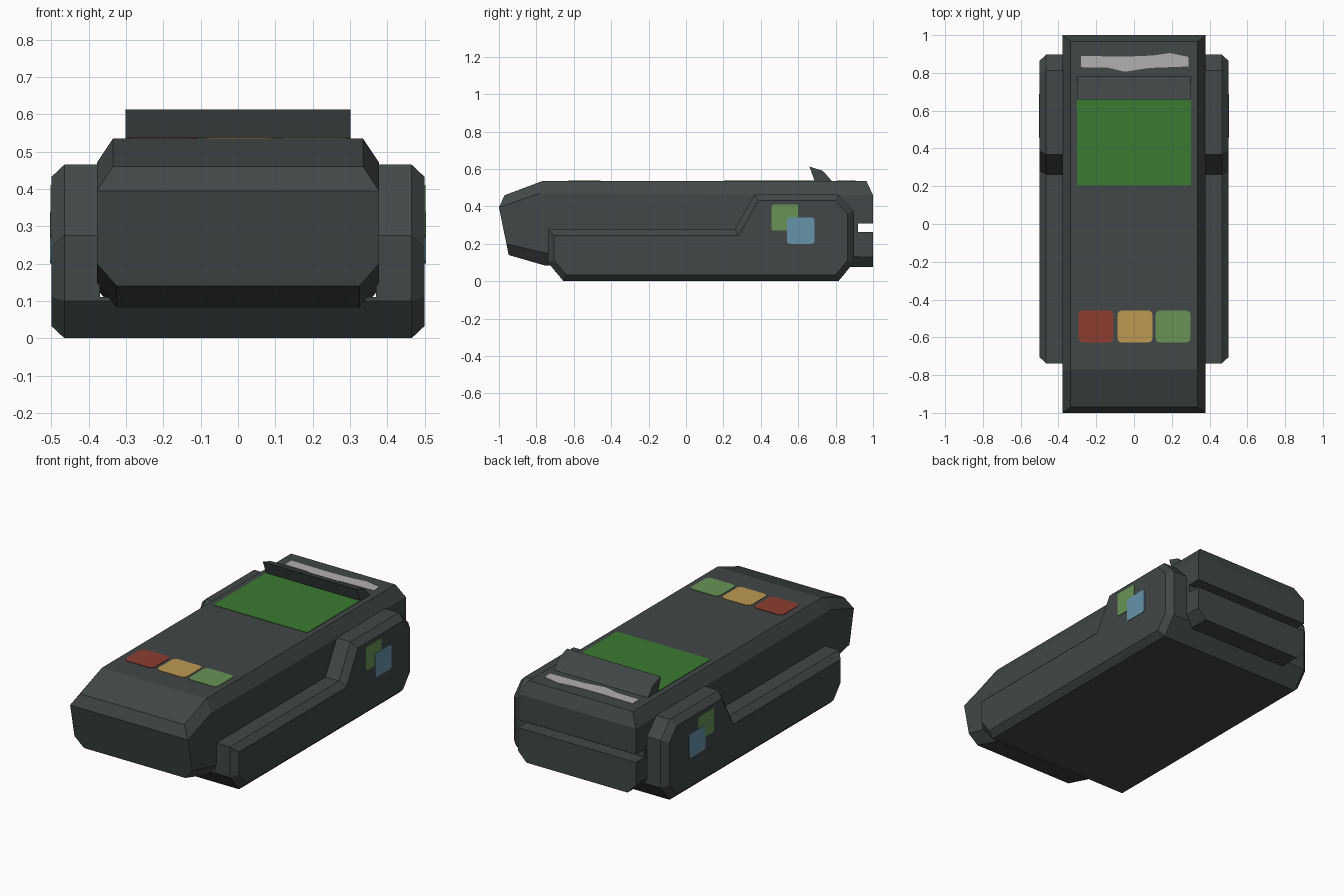
import bpy, bmesh, math

if "Cube" in bpy.data.objects:
    bpy.data.objects.remove(bpy.data.objects["Cube"])


def material(name, r, g, b):
    m = bpy.data.materials.new(name)
    m.diffuse_color = (r, g, b, 1)
    m.use_nodes = True
    m.node_tree.nodes["Principled BSDF"].inputs["Base Color"].default_value = m.diffuse_color
    return m


CASE = material("charcoal", 0.054, 0.063, 0.065)
SCREEN = material("screen green", 0.042, 0.195, 0.030)
RED = material("red", 0.263, 0.048, 0.030)
AMBER = material("amber", 0.503, 0.319, 0.084)
GREEN = material("soft green", 0.138, 0.296, 0.093)
BLUE = material("blue", 0.130, 0.292, 0.402)
PAPER = material("paper grey", 0.434, 0.434, 0.434)


def finish(bm, name, mat, mirror=False):
    bmesh.ops.recalc_face_normals(bm, faces=bm.faces[:])
    me = bpy.data.meshes.new(name)
    bm.to_mesh(me)
    bm.free()
    me.materials.append(mat)
    ob = bpy.data.objects.new(name, me)
    bpy.context.collection.objects.link(ob)
    if mirror:
        ob.modifiers.new("Mirror", 'MIRROR')
    return ob


def prism(name, pts, axis, lo, hi, mat, mirror=False, chamfer=0):
    """Extrude a 2D outline along x (outline in y,z) or z (outline in x,y)."""
    place = (lambda d, p: (d, *p)) if axis == 'x' else (lambda d, p: (*p, d))
    bm = bmesh.new()
    a = [bm.verts.new(place(lo, p)) for p in pts]
    b = [bm.verts.new(place(hi, p)) for p in pts]
    n = len(pts)
    bm.faces.new(a[::-1])
    cap = bm.faces.new(b)
    for i in range(n):
        j = (i + 1) % n
        bm.faces.new((a[i], a[j], b[j], b[i]))
    if chamfer:
        bmesh.ops.recalc_face_normals(bm, faces=bm.faces[:])
        bmesh.ops.inset_individual(bm, faces=[cap], thickness=chamfer,
                                   use_even_offset=True)
        for v in cap.verts:
            v.co.x += 0.035
    return finish(bm, name, mat, mirror)


def rounded(u0, u1, v0, v1, r):
    pts = []
    corners = [(u1 - r, v1 - r), (u0 + r, v1 - r), (u0 + r, v0 + r), (u1 - r, v0 + r)]
    for k, (u, v) in enumerate(corners):
        for s in range(4):
            t = math.radians(90 * k + 30 * s)
            pts.append((u + r * math.cos(t), v + r * math.sin(t)))
    return pts


# Main body: chamfered sections lofted front to back, each given as
# (half width, y, z) from the top edge down to the bottom edge
sections = [
    [(.335, -.97, .46), (.378, -1, .395), (.378, -.96, .20), (.325, -.948, .14)],
    [(.335, -.77, .535), (.378, -.78, .47), (.378, -.75, .15), (.325, -.75, .083)],
    [(.335, .965, .535), (.378, 1, .46), (.378, 1, .13), (.325, 1, .075)],
]
bm = bmesh.new()
rings = []
for s in sections:
    ring = [(x, y, z) for x, y, z in s] + [(-x, y, z) for x, y, z in reversed(s)]
    rings.append([bm.verts.new(c) for c in ring])
for p, q in zip(rings, rings[1:]):
    for i in range(8):
        j = (i + 1) % 8
        bm.faces.new((p[i], p[j], q[j], q[i]))
for r in (rings[0], rings[-1]):
    bm.faces.new((r[0], r[1], r[6], r[7]))
    bm.faces.new((r[1], r[2], r[3], r[4], r[5], r[6]))
body = finish(bm, "main_body", CASE)

# Slot cut across the back end
cutter = prism("slot_cutter", [(.92, .264), (1.1, .264), (1.1, .31), (.92, .31)],
               'x', -.6, .6, CASE)
cutter.hide_render = True
cutter.hide_viewport = False
cutter.display_type = 'WIRE'
cut = body.modifiers.new("Slot", 'BOOLEAN')
cut.operation = 'DIFFERENCE'
cut.solver = 'EXACT'
cut.object = cutter
bpy.context.view_layer.objects.active = body
bpy.ops.object.modifier_apply(modifier=cut.name)
bpy.data.objects.remove(cutter)

# Base tray: floor and stepped side walls
prism("base_floor", [(-.655, 0), (.815, 0), (.897, .10), (.897, .11), (-.738, .11), (-.738, .10)],
      'x', -.38, .38, CASE)
wall = [(-.655, 0), (.815, 0), (.897, .10), (.897, .375), (.812, .465),
        (.367, .465), (.262, .277), (-.738, .277), (-.738, .10)]
prism("side_wall", wall, 'x', .37, .465, CASE, mirror=True, chamfer=.033)

# Raised paper cutter hood behind the screen
prism("hood", [(.69, .53), (.785, .53), (.732, .59), (.66, .613)], 'x', -.302, .302, CASE)

# Screen, buttons and paper strip on the top
prism("screen", [(-.302, .203), (.302, .203), (.302, .70), (-.302, .70)],
      'z', .531, .538, SCREEN)
for name, x, mat in (("red_button", -.202, RED), ("amber_button", .005, AMBER),
                     ("green_button", .207, GREEN)):
    prism(name, rounded(x - .093, x + .093, -.628, -.457, .025), 'z', .531, .538, mat)
prism("paper_strip", [(-.28, .83), (-.14, .828), (-.05, .806), (.08, .826), (.29, .834),
                      (.287, .885), (.19, .905), (.10, .892), (-.05, .886), (-.28, .89)],
      'z', .531, .538, PAPER)

# Overlapping square decals on both sides
prism("green_decal", rounded(.458, .60, .27, .41, .01), 'x', .497, .502, GREEN, mirror=True)
prism("blue_decal", rounded(.54, .688, .20, .34, .015), 'x', .497, .504, BLUE, mirror=True)
